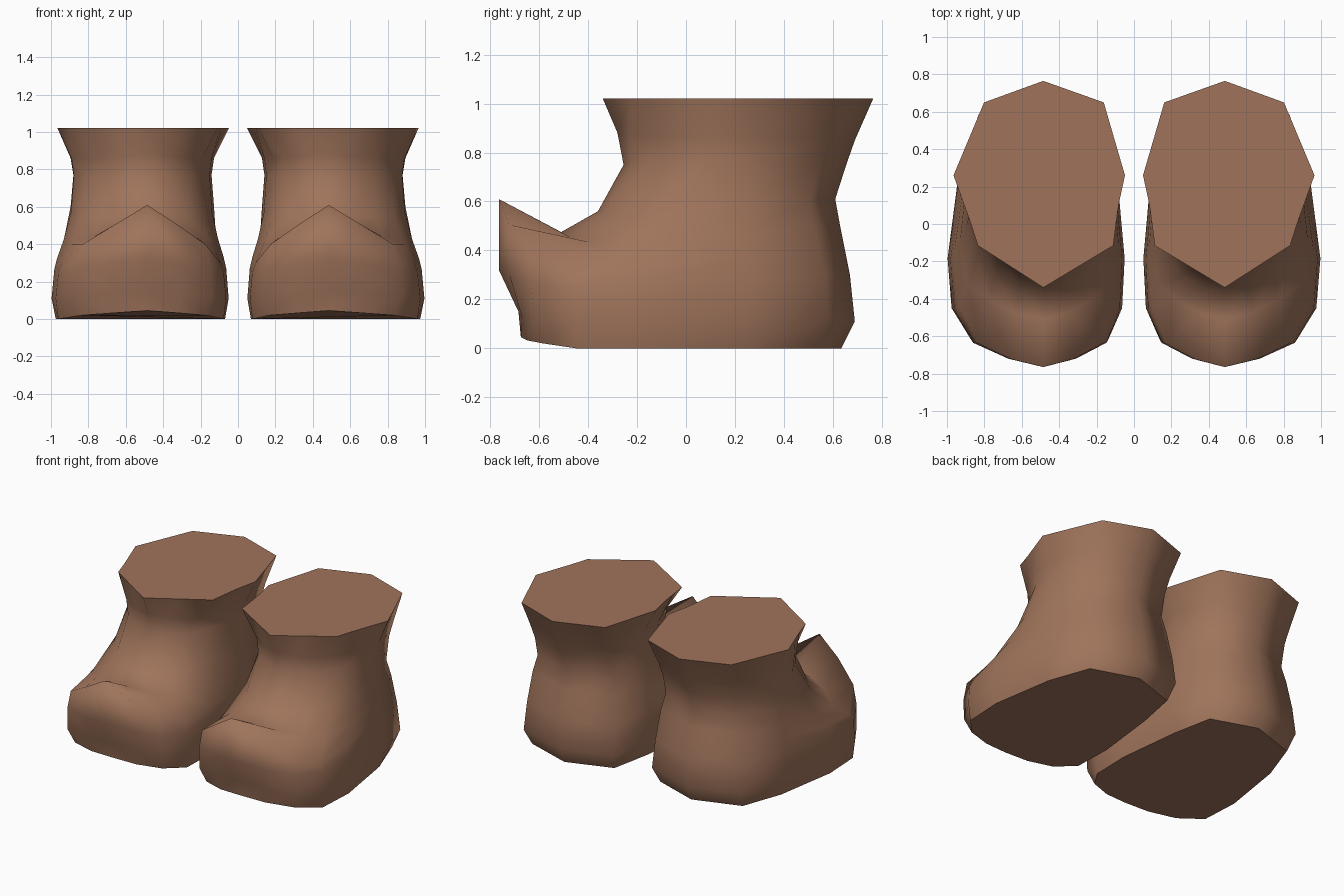
import bpy, bmesh
from mathutils import Vector

if "Cube" in bpy.data.objects:
    bpy.data.objects.remove(bpy.data.objects["Cube"])

leather = bpy.data.materials.new("brown leather")
leather.diffuse_color = (0.35, 0.175, 0.105, 1)
leather.use_nodes = True
leather.node_tree.nodes["Principled BSDF"].inputs["Base Color"].default_value = leather.diffuse_color

CX = 0.485      # centre line of one boot
CUFF = 8        # index of the top cross-section

# Cross-sections from sole to cuff:
# front (y, z), toe corner (dx, y, z), ball side (dx, y, z), ankle side (dx, y, z), back (y, z)
RINGS = [
    ((-.675, .045), (.35, -.585, .02), (.475, -.45, 0), (.42, .25, 0), (.635, 0)),
    ((-.685, .15), (.385, -.62, .12), (.49, -.45, .11), (.455, .25, .11), (.69, .11)),
    ((-.765, .32), (.375, -.635, .27), (.475, -.46, .25), (.44, .25, .30), (.67, .30)),
    ((-.765, .61), (.345, -.64, .40), (.455, -.44, .30), (.43, .25, .38), (.65, .40)),
    ((-.51, .475), (.295, -.40, .435), (.405, -.32, .40), (.42, .25, .47), (.63, .50)),
    ((-.36, .56), (.25, -.28, .54), (.35, -.17, .55), (.41, .25, .60), (.61, .61)),
    ((-.255, .75), (.25, -.15, .76), (.335, -.02, .77), (.395, .27, .77), (.655, .75)),
    ((-.28, .88), (.27, -.14, .86), (.345, -.02, .86), (.41, .27, .86), (.69, .85)),
    ((-.34, 1.02), (.35, -.115, 1.02), (.39, .01, 1.02), (.48, .26, 1.02), (.765, 1.02)),
]


def full_ring(i):
    """Closed loop of points: outer half from front to back, then inner half."""
    front, a, b, d, back = RINGS[i]
    f, a, b, d = Vector((0, *front)), Vector(a), Vector(b), Vector(d)
    toe = f.lerp(a, .5)
    c = b.lerp(d, .38)
    e = Vector((d.x * .66, back[0] - .115, back[1]))
    if i < CUFF:            # rounder below the eight-sided cuff
        toe.y -= .02
        c.x += .035
        e = Vector((d.x * (.76 if i < 5 else .72), back[0] - .105, back[1]))
    half = [toe, a, b, c, d, e]
    scales = [.93, .9, .86, .85, .87, .97]      # the inner half is narrower
    if i == CUFF:
        scales = [1.07, 1.07, 1.0, .95, .91, 1.02]
    pts = [f] + half + [Vector((0, *back))]
    pts += [Vector((-p.x * s, p.y, p.z)) for p, s in reversed(list(zip(half, scales)))]
    return [p + Vector((CX, 0, 0)) for p in pts]


def make_boot(name, side):
    bm = bmesh.new()
    loops = []
    for i in range(len(RINGS)):
        loops.append([bm.verts.new((p.x * side, p.y, p.z)) for p in full_ring(i)])
    n = len(loops[0])
    # smooth walls
    for lo, hi in zip(loops, loops[1:]):
        for j in range(n):
            k = (j + 1) % n
            bm.faces.new((lo[j], lo[k], hi[k], hi[j])).smooth = True
    # flat sole and closed cuff with sharp borders
    for cap in (bm.faces.new(loops[0][::-1]), bm.faces.new(loops[-1])):
        for edge in cap.edges:
            edge.smooth = False
    bmesh.ops.recalc_face_normals(bm, faces=bm.faces)
    mesh = bpy.data.meshes.new(name)
    bm.to_mesh(mesh)
    bm.free()
    mesh.materials.append(leather)
    bpy.context.collection.objects.link(bpy.data.objects.new(name, mesh))


make_boot("left_boot", -1)
make_boot("right_boot", 1)
